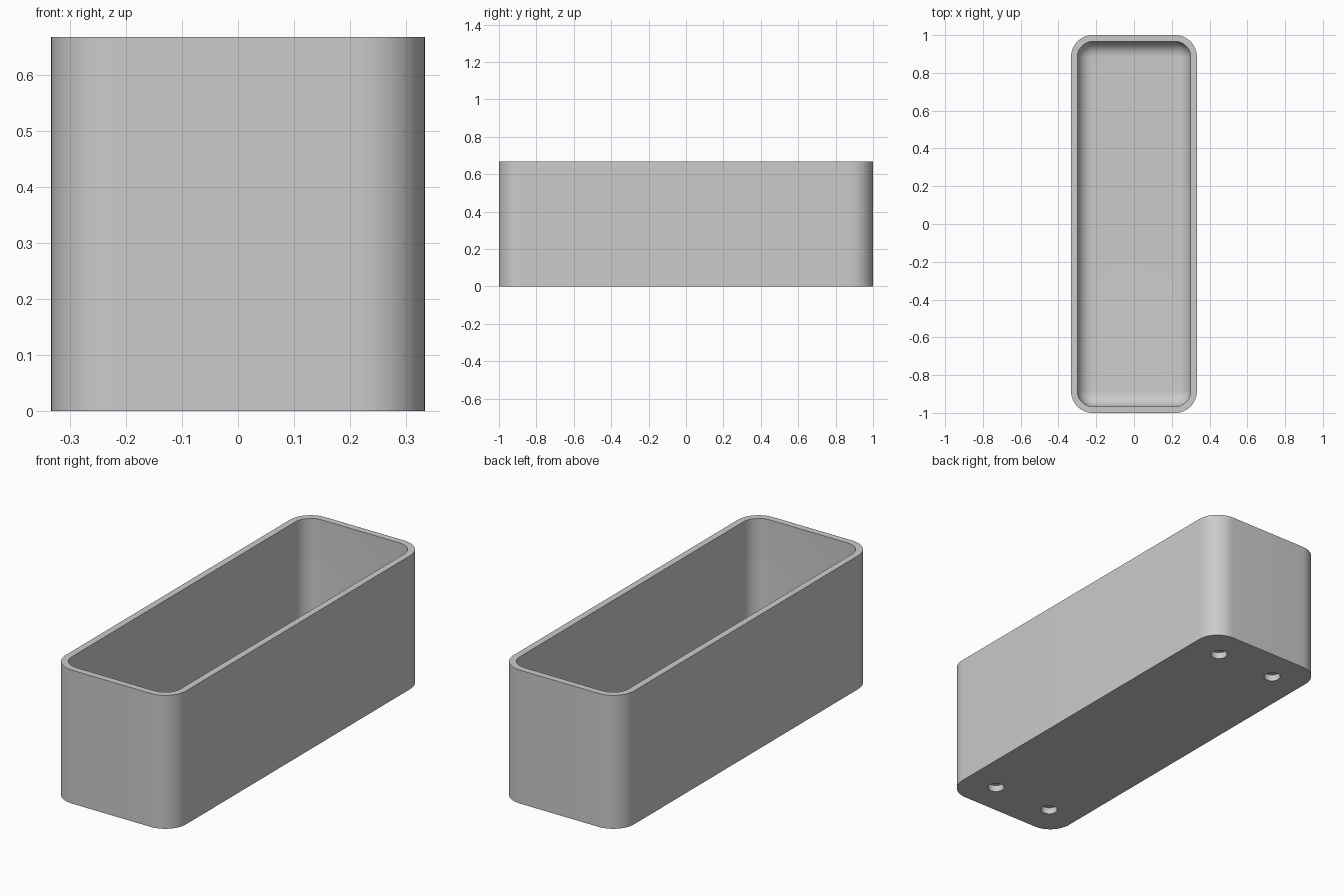
import bpy, bmesh
from math import sin, cos, pi, radians

cube = bpy.data.objects.get("Cube")
if cube:
    bpy.data.objects.remove(cube, do_unlink=True)

HALF_X, HALF_Y, HEIGHT = 1 / 3, 1.0, 2 / 3
WALL, FLOOR = 0.033, 0.067
OUTER_R, INNER_R, FILLET = 0.115, 0.085, 0.08
CORNER_STEPS, FILLET_STEPS = 12, 10

grey = bpy.data.materials.new("light grey plastic")
grey.use_nodes = True
colour = (0.6, 0.6, 0.6, 1)
grey.diffuse_color = colour
grey.node_tree.nodes["Principled BSDF"].inputs["Base Color"].default_value = colour


def ring(bm, inset, radius, z):
    """Rounded rectangle, inset from the outer footprint."""
    verts = []
    cx, cy = HALF_X - inset - radius, HALF_Y - inset - radius
    for quarter, (sx, sy) in enumerate([(1, 1), (-1, 1), (-1, -1), (1, -1)]):
        for i in range(CORNER_STEPS + 1):
            a = (quarter + i / CORNER_STEPS) * pi / 2
            verts.append(bm.verts.new((sx * cx + radius * cos(a),
                                       sy * cy + radius * sin(a), z)))
    return verts


# Tray body: outer wall, rim, inner wall, rounded inner floor edge
bm = bmesh.new()
rings = [ring(bm, 0, OUTER_R, 0),
         ring(bm, 0, OUTER_R, HEIGHT),
         ring(bm, WALL, INNER_R, HEIGHT)]
for i in range(FILLET_STEPS + 1):
    a = i / FILLET_STEPS * pi / 2
    step = FILLET * (1 - cos(a))
    rings.append(ring(bm, WALL + step, INNER_R - step,
                      FLOOR + FILLET * (1 - sin(a))))
for low, high in zip(rings, rings[1:]):
    for i in range(len(low)):
        j = (i + 1) % len(low)
        bm.faces.new((low[i], low[j], high[j], high[i]))
bm.faces.new(rings[0][::-1])
bm.faces.new(rings[-1])
bmesh.ops.recalc_face_normals(bm, faces=bm.faces)
mesh = bpy.data.meshes.new("tray_body")
bm.to_mesh(mesh)
bm.free()
mesh.materials.append(grey)
tray = bpy.data.objects.new("tray_body", mesh)
bpy.context.collection.objects.link(tray)

# Four shallow round sockets in the underside
for sx in (-1, 1):
    for sy in (-1, 1):
        bpy.ops.mesh.primitive_cylinder_add(
            vertices=32, radius=0.039, depth=0.066,
            location=(sx * HALF_X / 2, sy * (HALF_Y - HALF_X / 2), 0))
        cutter = bpy.context.object
        cutter.name = "socket_cutter"
        cutter.hide_render = True
        cutter.data.materials.append(grey)
        bpy.context.view_layer.objects.active = tray
        cut = tray.modifiers.new("socket", 'BOOLEAN')
        cut.operation, cut.solver, cut.object = 'DIFFERENCE', 'EXACT', cutter
        bpy.ops.object.modifier_apply(modifier=cut.name)
        bpy.data.objects.remove(cutter, do_unlink=True)

# Smooth corners, crisp rim and base
bpy.ops.object.select_all(action='DESELECT')
tray.select_set(True)
bpy.context.view_layer.objects.active = tray
bpy.ops.object.shade_smooth_by_angle(angle=radians(35))
